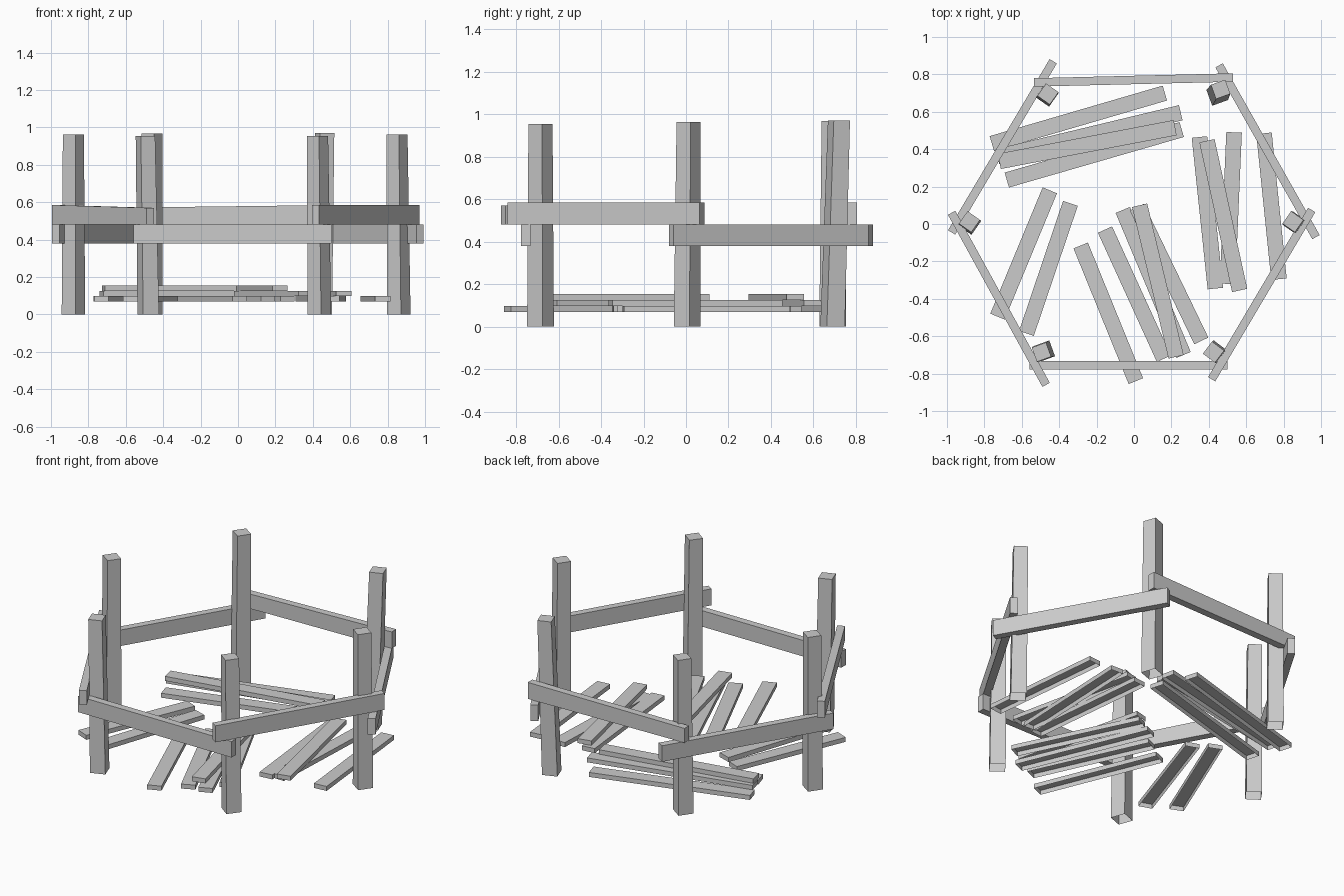
import bpy, bmesh, math
from mathutils import Vector

if "Cube" in bpy.data.objects:
    bpy.data.objects.remove(bpy.data.objects["Cube"])

grey = bpy.data.materials.new("weathered grey")
grey.use_nodes = True
COLOUR = (0.6, 0.6, 0.6, 1)
grey.diffuse_color = COLOUR
grey.node_tree.nodes["Principled BSDF"].inputs["Base Color"].default_value = COLOUR


def loft(name, start, end, cap_start=True):
    """Solid between two four-cornered rings, optionally open at the start."""
    bm = bmesh.new()
    a = [bm.verts.new(p) for p in start]
    b = [bm.verts.new(p) for p in end]
    for i in range(4):
        j = (i + 1) % 4
        bm.faces.new((a[i], a[j], b[j], b[i]))
    bm.faces.new(b)
    if cap_start:
        bm.faces.new(a[::-1])
    bmesh.ops.recalc_face_normals(bm, faces=bm.faces)
    mesh = bpy.data.meshes.new(name)
    bm.to_mesh(mesh)
    bm.free()
    mesh.materials.append(grey)
    obj = bpy.data.objects.new(name, mesh)
    bpy.context.collection.objects.link(obj)


def square(x, y, z, size, degrees):
    r = size / math.sqrt(2)
    turns = [math.radians(degrees + 45 + 90 * k) for k in range(4)]
    return [(x + r * math.cos(t), y + r * math.sin(t), z) for t in turns]


def beam(name, p, q, width, bottom, tops, closed=True):
    """Board lying from p to q; tops holds the upper height at each end."""
    p, q = Vector(p), Vector(q)
    side = (q - p).normalized().orthogonal() * width / 2
    low = [(v.x, v.y, bottom) for v in (p - side, p + side, q + side, q - side)]
    zs = (tops[0], tops[0], tops[1], tops[1])
    high = [(v[0], v[1], z) for v, z in zip(low, zs)]
    loft(name, low, high, closed)


# Posts: base centre, top centre, turn, height
posts = {
    "front_right_post": ((-.48, -.68), (-.495, -.685), 20, .955),
    "front_left_post": ((.435, -.685), (.425, -.685), -37, .955),
    "left_post": ((.86, .005), (.85, .012), -35, .963),
    "back_left_post": ((.445, .69), (.463, .72), 20, .97),
    "back_right_post": ((-.465, .69), (-.46, .695), -35, .968),
    "right_post": ((-.88, .005), (-.88, .012), -35, .963),
}
for name, (base, top, turn, height) in posts.items():
    loft(name, square(*base, 0, .09, turn), square(*top, height, .081, turn), False)

# Rails, alternating between a lower and an upper level
LOW, HIGH = .38, .482
rails = {
    "front_rail": ((-.56, -.755), (.5, -.755), LOW, .1, .1),
    "front_left_rail": ((.415, -.83), (.95, .075), HIGH, .103, .103),
    "back_left_rail": ((.973, -.07), (.455, .848), LOW, .1, .1),
    "back_rail": ((-.535, .757), (.53, .783), HIGH, .09, .103),
    "back_right_rail": ((-.975, -.045), (-.432, .87), LOW, .1, .1),
    "front_right_rail": ((-.975, .06), (-.47, -.86), HIGH, .103, .088),
}
for name, (p, q, z, h0, h1) in rails.items():
    beam(name, p, q, .045, z, (z + h0, z + h1))

# Loose floor planks: two ends and stacking layer
planks = {
    "back_plank": [
        ((-.76, .43), (.165, .7), 0), ((-.73, .36), (.25, .595), 1),
        ((-.72, .335), (.22, .515), 2), ((-.68, .235), (.255, .505), 0)],
    "right_plank": [
        ((-.45, .18), (-.73, -.495), 0), ((-.34, .11), (-.575, -.585), 0)],
    "front_plank": [
        ((-.285, -.115), (.01, -.84), 0), ((-.155, -.03), (.16, -.72), 0),
        ((-.06, .075), (.265, -.7), 0), ((.015, .09), (.36, -.625), 1),
        ((.03, .1), (.225, -.71), 2)],
    "left_plank": [
        ((.35, .465), (.435, -.345), 0), ((.39, .445), (.565, -.355), 1),
        ((.535, .49), (.5, -.32), 0), ((.695, .485), (.775, -.295), 0)],
}
for group, boards in planks.items():
    for i, (p, q, layer) in enumerate(boards):
        z = .07 + .028 * layer
        beam(f"{group}_{i + 1}", p, q, .083, z, (z + .028, z + .028), False)
